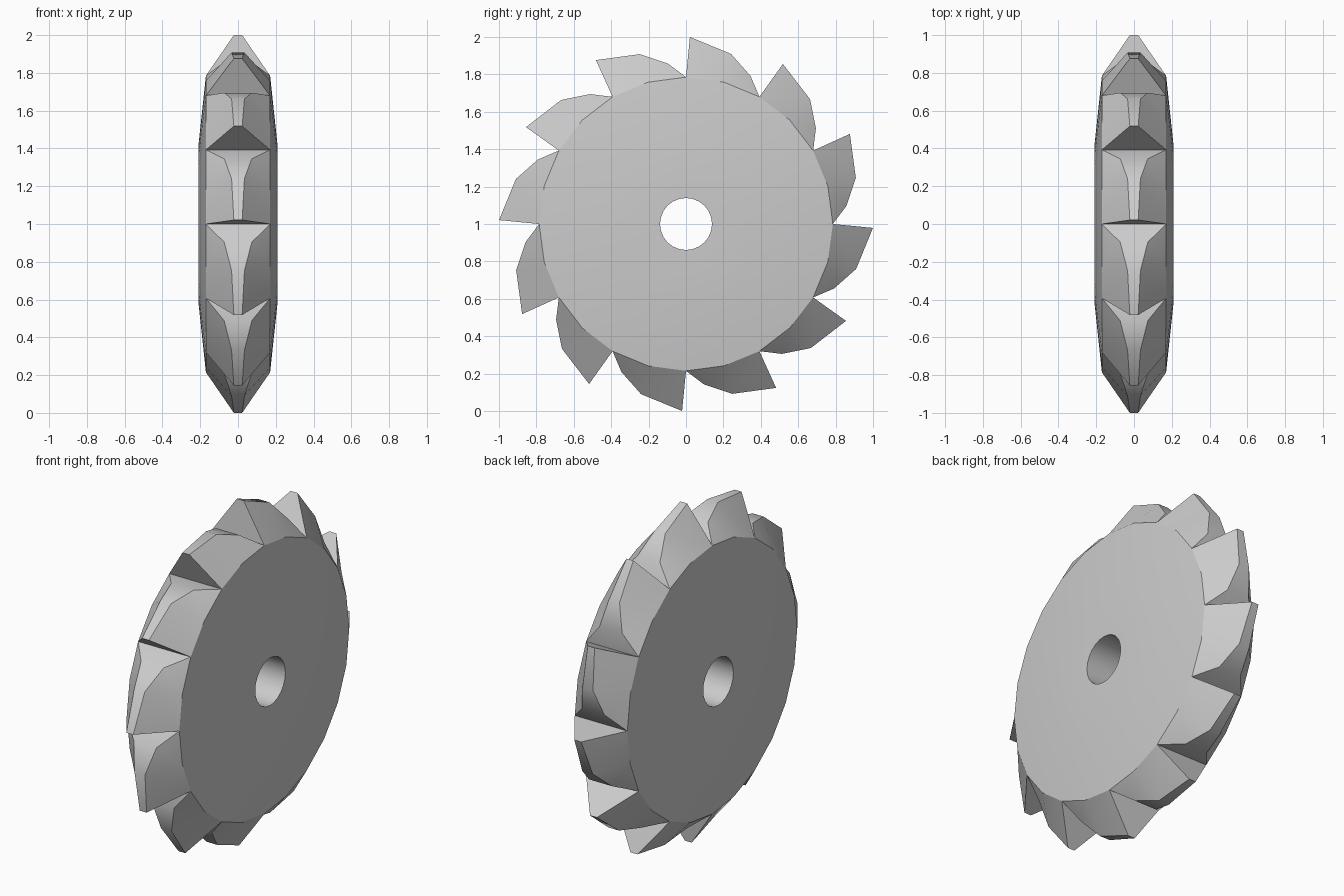
import bpy, bmesh, math

if "Cube" in bpy.data.objects:
    bpy.data.objects.remove(bpy.data.objects["Cube"])

TEETH = 12
N = TEETH * 2          # rim segments
CZ = 1.0

bm = bmesh.new()

def vert(x, r, deg):
    a = math.radians(deg)
    return bm.verts.new((x, r * math.sin(a), CZ + r * math.cos(a)))

def pair(half, r, deg):
    return vert(half, r, deg), vert(-half, r, deg)

def ring(half, r):
    return [pair(half, r, i * 360 / N) for i in range(N)]

# Body: bore, flat hub and sloping web out to the rim
bore, hub, rim = ring(0.209, 0.139), ring(0.209, 0.42), ring(0.17, 0.785)
for i in range(N):
    j = (i + 1) % N
    bm.faces.new((bore[i][0], bore[j][0], bore[j][1], bore[i][1]))
    for a, b in ((bore, hub), (hub, rim)):
        for s in (0, 1):
            bm.faces.new((a[i][s], b[i][s], b[j][s], a[j][s]))

# Teeth: steep cutting face, tapered flanks and narrow curved back
for t in range(TEETH):
    base = t * 360 / TEETH
    start, mid, end = (rim[(2 * t + k) % N] for k in range(3))
    tip = pair(0.022, 1.0, base + 1.2)
    back = pair(0.034, 0.941, base + 14.8)
    heel = pair(0.073, 0.863, base + 23.6)
    ridge = [start, tip, back, heel, end]
    for p, q in zip(ridge, ridge[1:]):
        bm.faces.new((p[0], q[0], q[1], p[1]))
    for s in (0, 1):
        bm.faces.new((start[s], mid[s], back[s], tip[s]))
        bm.faces.new((mid[s], end[s], heel[s], back[s]))

bmesh.ops.recalc_face_normals(bm, faces=bm.faces)
mesh = bpy.data.meshes.new("saw_blade")
bm.to_mesh(mesh)
bm.free()
blade = bpy.data.objects.new("saw_blade", mesh)
bpy.context.collection.objects.link(blade)
bpy.context.view_layer.objects.active = blade
blade.select_set(True)
bpy.ops.object.shade_smooth_by_angle(angle=math.radians(30))
